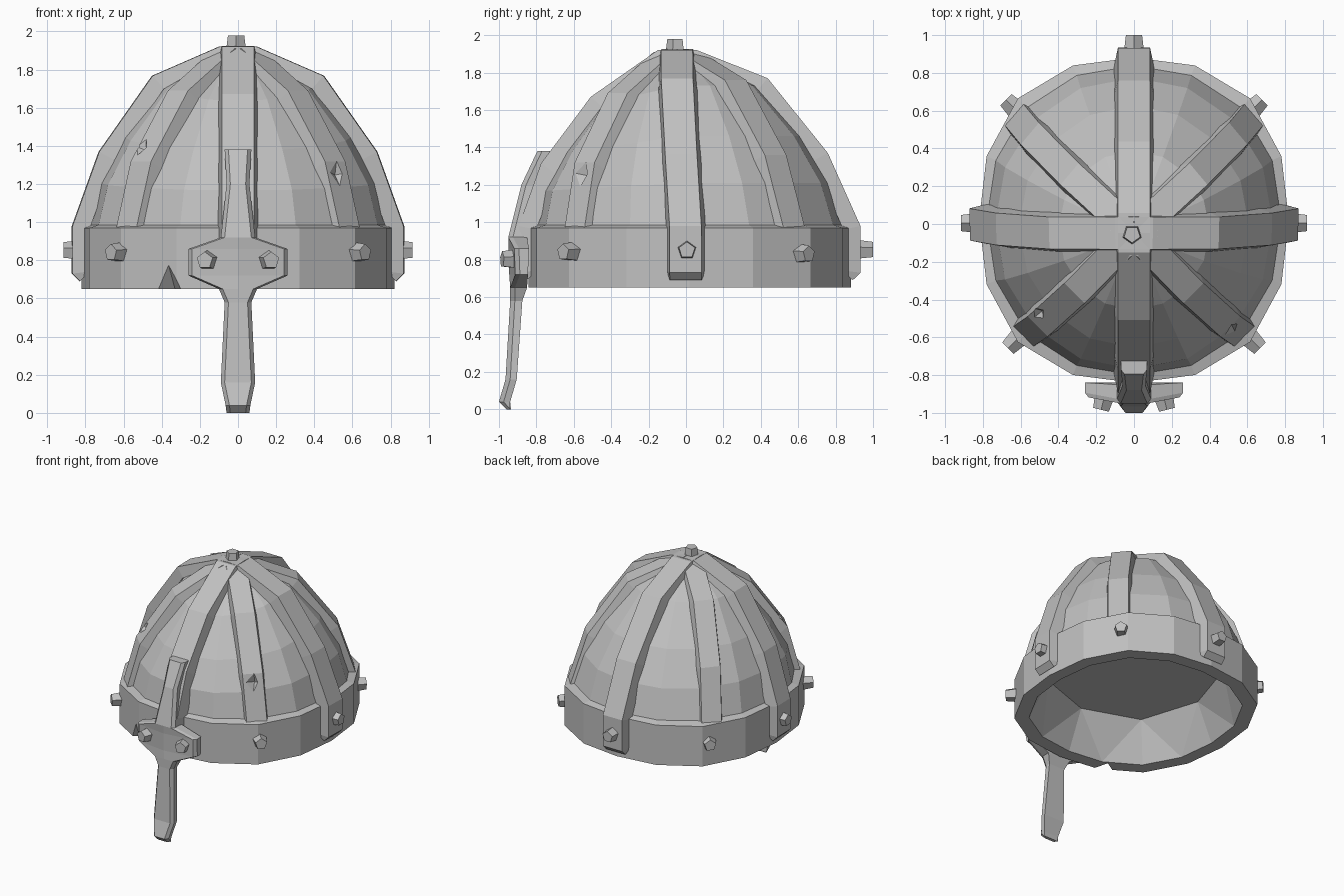
import bpy, bmesh, math
from mathutils import Vector

cube = bpy.data.objects.get("Cube")
if cube:
    bpy.data.objects.remove(cube, do_unlink=True)

steel = bpy.data.materials.new("grey steel")
steel.use_nodes = True
GREY = (0.53, 0.53, 0.53, 1)
steel.diffuse_color = GREY
steel.node_tree.nodes["Principled BSDF"].inputs["Base Color"].default_value = GREY

STRETCH = 1.05  # the helmet is slightly longer than wide


def place(r, angle, z, side=0.0):
    """Point on the helmet at a radius, angle and height, shifted sideways."""
    cy = 0.02 - 0.07 * max(0, z - 0.97)
    c, s = math.cos(angle), math.sin(angle)
    # The brow slopes back more than the rear of the dome
    slope = math.sin(math.pi * min(1, max(0, (r - 0.1) / 0.77)))
    sag = 0.1 * slope * max(0, -s) * min(1, max(0, (z - 1) * 4))
    return Vector((r * c - side * s, cy + r * STRETCH * s + side * c, z - sag))


def finish(bm, name):
    bmesh.ops.recalc_face_normals(bm, faces=bm.faces)
    mesh = bpy.data.meshes.new(name)
    bm.to_mesh(mesh)
    bm.free()
    mesh.materials.append(steel)
    ob = bpy.data.objects.new(name, mesh)
    bpy.context.collection.objects.link(ob)
    return ob


def bridge(bm, a, b):
    n = len(a)
    for i in range(n):
        j = (i + 1) % n
        bm.faces.new((a[i], a[j], b[j], b[i]))


def loft(name, sections):
    """Solid running through matching closed sections."""
    bm = bmesh.new()
    rows = [[bm.verts.new(p) for p in s] for s in sections]
    for a, b in zip(rows, rows[1:]):
        bridge(bm, a, b)
    bm.faces.new(rows[0])
    bm.faces.new(rows[-1])
    return finish(bm, name)


def chip(target, location, direction, width, height, depth):
    """Carve a pointed diamond-shaped nick into a part."""
    bm = bmesh.new()
    bmesh.ops.create_cone(bm, cap_ends=True, segments=4, radius1=2, radius2=0, depth=2)
    d = Vector(direction).normalized()
    side = Vector((0, 0, 1)).cross(d).normalized()
    up = d.cross(side)
    for v in bm.verts:
        x, y, z = v.co
        v.co = Vector(location) + side * x * width + up * y * height - d * z * depth
    cutter = finish(bm, "nick_cutter")
    cutter.hide_render = True
    mod = target.modifiers.new("nick", 'BOOLEAN')
    mod.operation, mod.solver, mod.object = 'DIFFERENCE', 'EXACT', cutter
    bpy.context.view_layer.objects.active = target
    bpy.ops.object.modifier_apply(modifier=mod.name)
    bpy.data.objects.remove(cutter, do_unlink=True)


# Shell: rim band, dome and hollow inside, one closed solid.
# Rows are radius, height and how far the ring bulges at its diagonals.
SIDES = 16
outer = [(0.82, 0.65, 0.06), (0.82, 0.97, 0.06), (0.78, 0.985, 0.03), (0.735, 1.21, 0.01),
         (0.61, 1.46, 0), (0.4, 1.73, 0), (0.12, 1.88, 0)]
bm = bmesh.new()


def ring(r, z, n, bulge):
    angles = [math.tau * i / n for i in range(n)]
    return [bm.verts.new(place(r * (1 + bulge * math.sin(2 * a) ** 2), a, z)) for a in angles]


rings = [ring(r, z, SIDES, bulge) for r, z, bulge in outer]
for a, b in zip(rings, rings[1:]):
    bridge(bm, a, b)
bm.faces.new(rings[-1])
lip = ring(0.72, 0.65, SIDES, 0.06)
ceiling = ring(0.59, 0.95, SIDES // 2, 0.06)
bridge(bm, rings[0], lip)
for k in range(SIDES // 2):
    c, d = ceiling[k], ceiling[(k + 1) % len(ceiling)]
    a, b, e = lip[2 * k], lip[2 * k + 1], lip[(2 * k + 2) % SIDES]
    for tri in ((a, b, c), (b, d, c), (b, e, d)):
        bm.faces.new(tri)
bm.faces.new(ceiling)
shell = finish(bm, "shell")
chip(shell, (-0.36, -0.765, 0.65), (-0.4, -1, 0), 0.06, 0.11, 0.08)


# Ribs: raised straps with sloped sides, swept up the dome
def rib(name, angle, profile, top, base):
    pts = [Vector(p) for p in profile]
    sections = []
    for i, p in enumerate(pts):
        t = pts[min(i + 1, len(pts) - 1)] - pts[max(i - 1, 0)]
        n = Vector((t.y, -t.x)).normalized()
        q = p - n * 0.09
        sections.append([place(q.x, angle, q.y, -base), place(p.x, angle, p.y, -top),
                         place(p.x, angle, p.y, top), place(q.x, angle, q.y, base)])
    return loft(name, sections)


upper = [(0.73, 1.37), (0.45, 1.77), (0.1, 1.92), (0, 1.925)]
for name, deg in (("left", -1.4), ("back", 90), ("right", 181.4), ("front", 270)):
    rib(name + "_rib", math.radians(deg), [(0.83, 0.69), (0.87, 0.73), (0.87, 0.98)] + upper,
        0.085, 0.105)
diagonal = {}
for name, deg in (("back_left", 40), ("back_right", 140), ("front_right", 225), ("front_left", 315)):
    diagonal[name] = rib(name + "_rib", math.radians(deg),
                         [(0.83, 0.965), (0.72, 1.36), (0.445, 1.76), (0.1, 1.91), (0, 1.915)],
                         0.075, 0.1)
chip(diagonal["front_left"], (0.53, -0.56, 1.26), (0.5, -1, 0.3), 0.05, 0.09, 0.05)
chip(diagonal["front_right"], (-0.51, -0.48, 1.4), (-1, -0.8, 0.9), 0.05, 0.07, 0.04)

# Nose guard: bar with a cross plate; rows are height, half width, front y, depth
rows = [(0.0, 0.06, -0.96, 0.02), (0.04, 0.065, -1.0, 0.06), (0.16, 0.09, -0.965, 0.06),
        (0.58, 0.07, -0.94, 0.065), (0.65, 0.1, -0.94, 0.09), (0.72, 0.26, -0.945, 0.1),
        (0.86, 0.26, -0.95, 0.11), (0.92, 0.09, -0.95, 0.1), (1.2, 0.06, -0.88, 0.13),
        (1.38, 0.07, -0.795, 0.13)]
sections = []
for z, w, y, depth in rows:
    edge = y + 0.2 * max(0, w - 0.1)
    inner = w - 0.02
    sections.append([(-w, y + depth, z), (-w, edge + 0.025, z), (-inner, edge, z), (0, y, z),
                     (inner, edge, z), (w, edge + 0.025, z), (w, y + depth, z)])
loft("nose_guard", sections)


# Studs: tapered five-sided rivets
def stud(name, location, direction, radius=0.06, height=0.12):
    bm = bmesh.new()
    bmesh.ops.create_cone(bm, cap_ends=True, segments=5, radius1=radius,
                          radius2=radius * 0.75, depth=height)
    ob = finish(bm, name)
    ob.location = location
    ob.rotation_euler = Vector(direction).to_track_quat('Z', 'Y').to_euler()


stud("crown_stud", (-0.01, -0.055, 1.92), (0, 0, 1))
stud("back_stud", (0, 0.94, 0.85), (0, 1, 0))
for side, s in (("left", 1), ("right", -1)):
    stud(side + "_stud", (s * 0.855, 0.005, 0.85), (s, 0, 0))
    stud(side + "_nose_stud", (s * 0.16, -0.925, 0.8), (s * 0.25, -1, 0))
    stud(side + "_front_stud", (s * 0.625, -0.615, 0.84), (s, -1, 0))
    stud(side + "_back_stud", (s * 0.635, 0.615, 0.83), (s, 1, 0))
